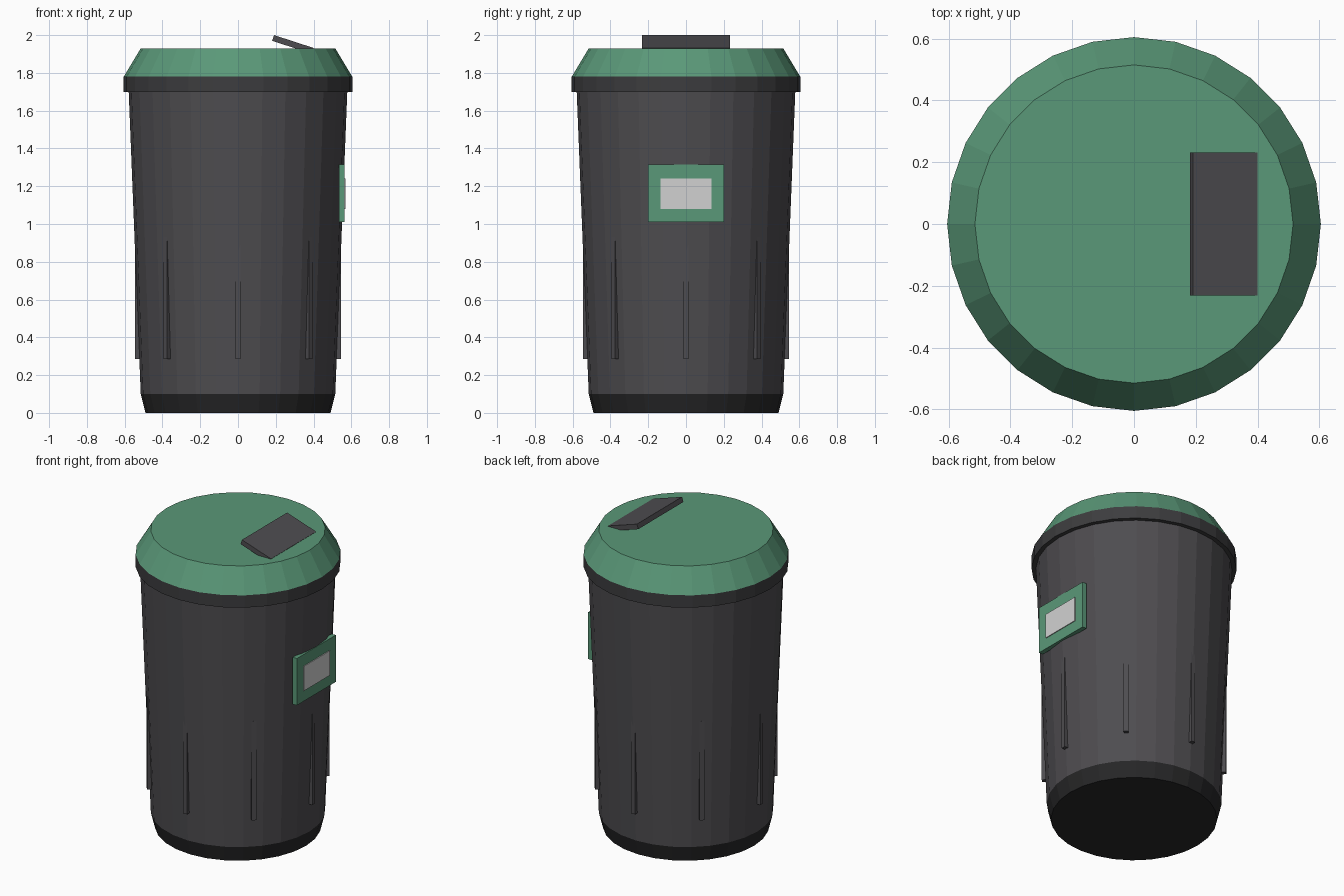
import bpy, bmesh, math
from mathutils import Matrix, Vector

SIDES = 28

cube = bpy.data.objects.get("Cube")
if cube:
    bpy.data.objects.remove(cube, do_unlink=True)


def material(name, r, g, b):
    m = bpy.data.materials.new(name)
    m.use_nodes = True
    m.diffuse_color = (r, g, b, 1)
    bsdf = m.node_tree.nodes["Principled BSDF"]
    bsdf.inputs["Base Color"].default_value = (r, g, b, 1)
    bsdf.inputs["Roughness"].default_value = 0.8
    return m


green = material("lid green", 0.102, 0.314, 0.188)
grey = material("body grey", 0.076, 0.073, 0.08)
rim_grey = material("rim dark grey", 0.046, 0.046, 0.049)
black = material("base black", 0.02, 0.02, 0.021)
white = material("label white", 0.64, 0.64, 0.64)


def add(name, bm, mat):
    bmesh.ops.recalc_face_normals(bm, faces=bm.faces)
    mesh = bpy.data.meshes.new(name)
    bm.to_mesh(mesh)
    bm.free()
    mesh.materials.append(mat)
    obj = bpy.data.objects.new(name, mesh)
    bpy.context.collection.objects.link(obj)
    return obj


def drum(name, mat, r_low, z_low, r_high, z_high):
    """Closed tapered drum standing on the z axis."""
    bm = bmesh.new()
    bmesh.ops.create_cone(
        bm, cap_ends=True, segments=SIDES, radius1=r_low, radius2=r_high,
        depth=z_high - z_low,
        matrix=Matrix.Translation((0, 0, (z_low + z_high) / 2)))
    return add(name, bm, mat)


def box(name, mat, size, centre, turn=Matrix()):
    """Box placed at its centre, then turned about the origin."""
    bm = bmesh.new()
    bmesh.ops.create_cube(bm, size=1)
    bm.transform(turn @ Matrix.Translation(centre) @ Matrix.Diagonal((*size, 1)))
    return add(name, bm, mat)


# Stacked drums of the bin
drum("base", black, 0.49, 0, 0.515, 0.1)
drum("body", grey, 0.515, 0.1, 0.579, 1.71)
drum("rim", rim_grey, 0.605, 1.7, 0.605, 1.78)
drum("lid", green, 0.605, 1.78, 0.515, 1.93)

# Upright ribs around the lower body
for i in range(8):
    box(f"rib_{i + 1}", grey, (0.06, 0.028, 0.645), (0.515, 0, 0.6075),
        Matrix.Rotation(i * math.pi / 4, 4, "Z"))

# Label on the left side
box("label_frame", green, (0.03, 0.4, 0.305), (0.549, 0, 1.1625))
box("label_panel", white, (0.009, 0.268, 0.16), (0.5645, 0, 1.16))

# Tilted flap rising from the lid
tilt = Matrix.Rotation(math.radians(18), 4, "Y")
length, thick = 0.22, 0.032
corner = Vector((0.191, 0, 2.0))
centre = corner + tilt @ Vector((length / 2, 0, -thick / 2))
box("flap", grey, (length, 0.464, thick), (0, 0, 0),
    Matrix.Translation(centre) @ tilt)
